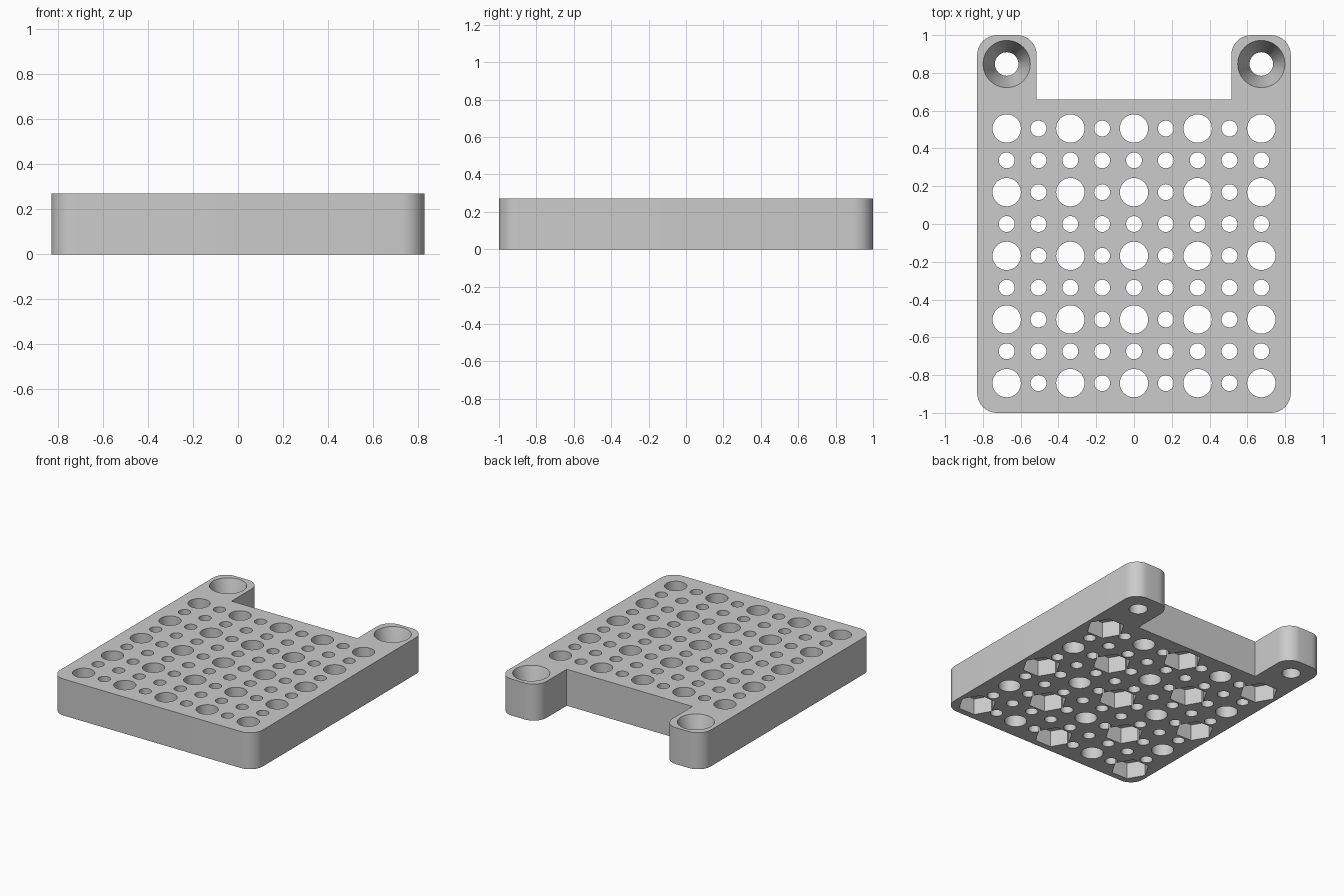
import bpy, bmesh
from math import radians, cos, sin, pi

if "Cube" in bpy.data.objects:
    bpy.data.objects.remove(bpy.data.objects["Cube"], do_unlink=True)

HEIGHT = 0.27
HALF_X, NOTCH_X, NOTCH_Y = 0.83, 0.515, 0.66
PITCH = 0.1685
ROUND = 0.105
EAR_X, EAR_Y = 0.674, 0.847

grey = bpy.data.materials.new("light grey")
grey.use_nodes = True
colour = (0.6, 0.6, 0.6, 1)
grey.diffuse_color = colour
grey.node_tree.nodes["Principled BSDF"].inputs["Base Color"].default_value = colour


def make_object(name, bm):
    mesh = bpy.data.meshes.new(name)
    bmesh.ops.recalc_face_normals(bm, faces=bm.faces)
    bm.to_mesh(mesh)
    bm.free()
    mesh.materials.append(grey)
    obj = bpy.data.objects.new(name, mesh)
    bpy.context.collection.objects.link(obj)
    return obj


def prism(bm, x, y, r_low, r_high, z_low, z_high, sides):
    """Closed prism or cone frustum with its first corner on the x axis."""
    rings = []
    for r, z in ((r_low, z_low), (r_high, z_high)):
        rings.append([bm.verts.new((x + r * cos(2 * pi * i / sides),
                                    y + r * sin(2 * pi * i / sides), z))
                      for i in range(sides)])
    low, high = rings
    bm.faces.new(low[::-1])
    bm.faces.new(high)
    for i in range(sides):
        j = (i + 1) % sides
        bm.faces.new((low[i], low[j], high[j], high[i]))


def arc(cx, cy, start):
    return [(cx + ROUND * cos(radians(start + a)), cy + ROUND * sin(radians(start + a)))
            for a in range(0, 91, 9)]


# Plate outline: rounded front corners and two rounded ears at the back
right_half = (arc(HALF_X - ROUND, -1 + ROUND, -90)
              + arc(HALF_X - ROUND, 1 - ROUND, 0)
              + arc(NOTCH_X + ROUND, 1 - ROUND, 90)
              + [(NOTCH_X, NOTCH_Y)])
outline = right_half + [(-x, y) for x, y in reversed(right_half)]
bm = bmesh.new()
base = bm.faces.new([bm.verts.new((x, y, 0)) for x, y in outline])
top = bmesh.ops.extrude_face_region(bm, geom=[base])["geom"]
bmesh.ops.translate(bm, vec=(0, 0, HEIGHT),
                    verts=[v for v in top if isinstance(v, bmesh.types.BMVert)])
plate = make_object("mounting_plate", bm)

# Cutters: through holes, hexagonal nut pockets below, countersinks in the ears
holes, pockets, sinks = bmesh.new(), bmesh.new(), bmesh.new()
for col in range(9):
    for row in range(9):
        x, y = (col - 4) * PITCH, (row - 5) * PITCH
        large = col % 2 == 0 and row % 2 == 0
        r = 0.075 if large else 0.042
        prism(holes, x, y, r, r, -0.1, HEIGHT + 0.1, 40 if large else 28)
        if large and (col + row) % 4 == 0:
            prism(pockets, x, y, 0.13, 0.13, -0.1, 0.12, 6)
for side in (-1, 1):
    prism(holes, side * EAR_X, EAR_Y, 0.0625, 0.0625, -0.1, HEIGHT + 0.1, 40)
    prism(sinks, side * EAR_X, EAR_Y, 0.0625, 0.125, 0.07, HEIGHT + 0.0001, 48)

cutters = [make_object("hole_cutter", holes), make_object("nut_pocket_cutter", pockets),
           make_object("countersink_cutter", sinks)]
bpy.context.view_layer.objects.active = plate
for cutter in cutters:
    cutter.hide_render = True
    cut = plate.modifiers.new(cutter.name, "BOOLEAN")
    cut.operation = "DIFFERENCE"
    cut.solver = "EXACT"
    cut.object = cutter
    bpy.ops.object.modifier_apply(modifier=cut.name)
for cutter in cutters:
    bpy.data.objects.remove(cutter, do_unlink=True)

# Smooth the round walls, keep the rims and pocket edges sharp
bpy.ops.object.select_all(action="DESELECT")
plate.select_set(True)
bpy.ops.object.shade_smooth_by_angle(angle=radians(30))
